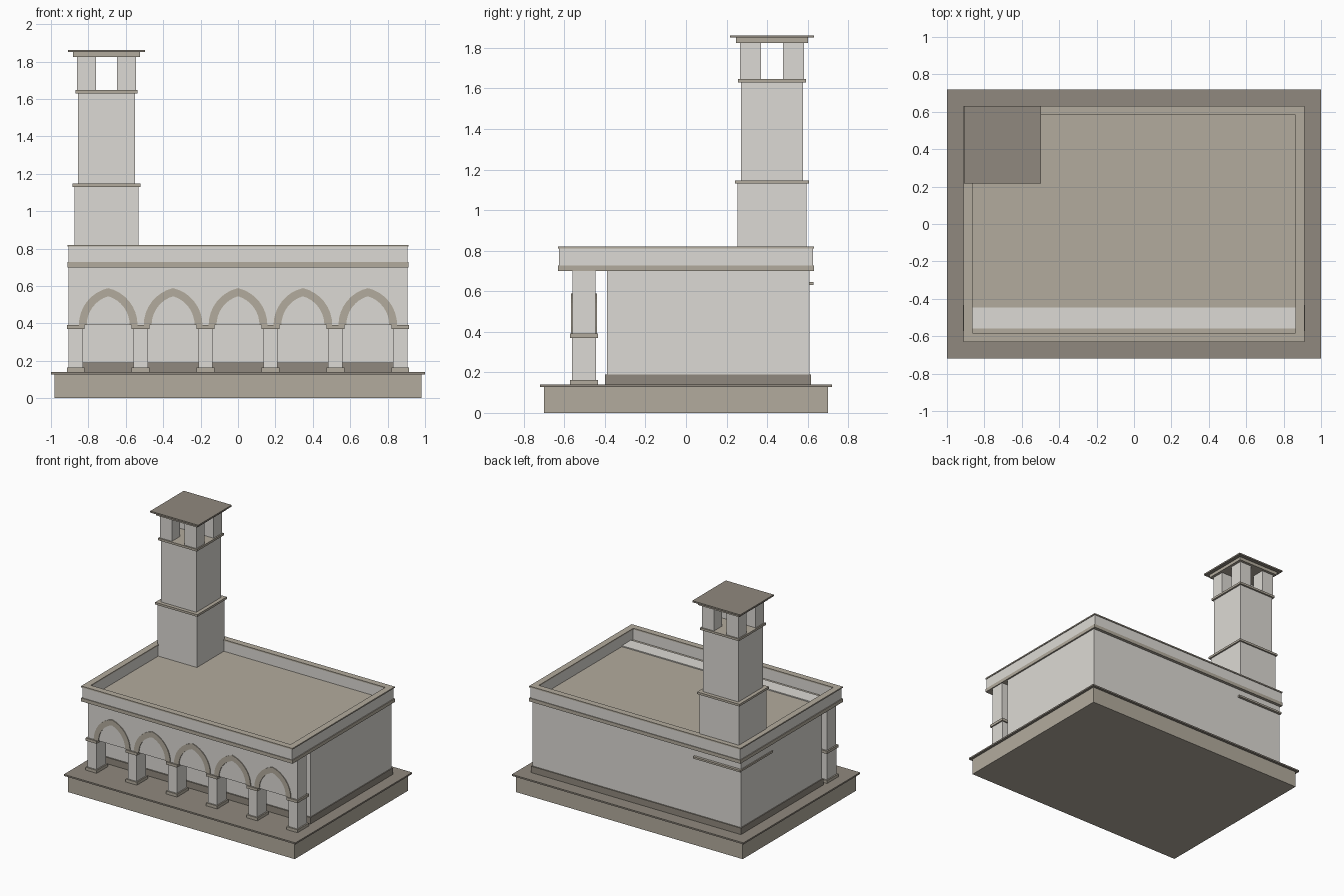
import bpy, bmesh
from math import acos, cos, sin, pi

if "Cube" in bpy.data.objects:
    bpy.data.objects.remove(bpy.data.objects["Cube"])


def material(name, rgb):
    m = bpy.data.materials.new(name)
    m.diffuse_color = (*rgb, 1)
    m.use_nodes = True
    m.node_tree.nodes["Principled BSDF"].inputs["Base Color"].default_value = m.diffuse_color
    return m


WALL = material("pale_plaster", (0.72, 0.70, 0.66))
TRIM = material("stone_trim", (0.45, 0.41, 0.34))
DARK = material("dark_stone", (0.28, 0.25, 0.21))


def finish(bm, name, mat):
    bmesh.ops.recalc_face_normals(bm, faces=bm.faces)
    me = bpy.data.meshes.new(name)
    bm.to_mesh(me)
    bm.free()
    me.materials.append(mat)
    ob = bpy.data.objects.new(name, me)
    bpy.context.collection.objects.link(ob)
    return ob


def box(name, x, y, z, mat):
    """Box from (min, max) ranges on each axis."""
    bm = bmesh.new()
    bmesh.ops.create_cube(bm, size=1)
    for v in bm.verts:
        v.co = [r[0] if c < 0 else r[1] for c, r in zip(v.co, (x, y, z))]
    return finish(bm, name, mat)


def block(name, cx, cy, hx, hy, z0, z1, mat):
    return box(name, (cx - hx, cx + hx), (cy - hy, cy + hy), (z0, z1), mat)


def frame(name, hx, hy, ix, iy, z0, z1, mat):
    """Rectangular ring, open in the middle."""
    bm = bmesh.new()
    signs = ((-1, -1), (1, -1), (1, 1), (-1, 1))
    rings = [[bm.verts.new((sx * a, sy * b, z)) for sx, sy in signs]
             for a, b, z in ((hx, hy, z0), (hx, hy, z1), (ix, iy, z1), (ix, iy, z0))]
    for k in range(4):
        r, s = rings[k], rings[(k + 1) % 4]
        for i in range(4):
            j = (i + 1) % 4
            bm.faces.new((r[i], r[j], s[j], s[i]))
    return finish(bm, name, mat)


def pointed_arc(radius, offset, n=8):
    """Points of a two-centred pointed arch, left spring to right spring."""
    end = acos(-offset / radius)
    left = []
    for i in range(n + 1):
        a = pi + (end - pi) * i / n
        left.append((offset + radius * cos(a), radius * sin(a)))
    return left + [(-x, z) for x, z in reversed(left[:-1])]


def arch(name, cx, z, y0, y1):
    bm = bmesh.new()
    outer, inner = pointed_arc(0.203, 0.046), pointed_arc(0.161, 0.046)
    rails = [[bm.verts.new((cx + px, y, z + pz)) for px, pz in pts]
             for pts, y in ((outer, y0), (outer, y1), (inner, y1), (inner, y0))]
    for k in range(4):
        r, s = rails[k], rails[(k + 1) % 4]
        for i in range(len(r) - 1):
            bm.faces.new((r[i], r[i + 1], s[i + 1], s[i]))
    for i in (0, -1):
        bm.faces.new([r[i] for r in rails])
    return finish(bm, name, TRIM)


# Base and paving slab
block("base", 0, 0, 0.98, 0.70, 0, 0.128, TRIM)
block("base_slab", 0, 0, 1.0, 0.72, 0.128, 0.14, DARK)

# Main body with plinth
box("body_plinth", (-0.907, 0.907), (-0.40, 0.617), (0.14, 0.19), DARK)
box("body", (-0.90, 0.90), (-0.39, 0.608), (0.19, 0.70), WALL)

# Arcade: columns, upper wall and arch mouldings
AY, PITCH = -0.503, 0.347
for i in range(6):
    x = (i - 2.5) * PITCH
    block(f"column_base_{i}", x, AY, 0.048, 0.07, 0.14, 0.163, TRIM)
    block(f"column_{i}", x, AY, 0.038, 0.059, 0.163, 0.37, WALL)
    block(f"column_capital_{i}", x, AY, 0.048, 0.07, 0.37, 0.391, TRIM)
block("arcade_wall", 0, AY, 0.905, 0.057, 0.391, 0.735, WALL)
for i in range(5):
    arch(f"arch_{i}", (i - 2) * PITCH, 0.391, AY - 0.063, AY + 0.063)

# Roof slab and parapet
block("roof_slab", 0, 0, 0.912, 0.632, 0.70, 0.727, TRIM)
frame("parapet", 0.906, 0.626, 0.867, 0.587, 0.727, 0.81, WALL)
frame("parapet_coping", 0.912, 0.632, 0.863, 0.583, 0.81, 0.82, TRIM)

# Chimney
CX, CY = -0.703, 0.424
for name, h, z0, z1, mat in (
        ("chimney_shelf", 0.204, 0.63, 0.645, TRIM),
        ("chimney_base", 0.17, 0.645, 1.13, WALL),
        ("chimney_lower_collar", 0.182, 1.13, 1.147, TRIM),
        ("chimney_shaft", 0.153, 1.147, 1.63, WALL),
        ("chimney_upper_collar", 0.167, 1.63, 1.647, TRIM),
        ("chimney_cap", 0.178, 1.825, 1.85, TRIM),
        ("chimney_cap_slab", 0.207, 1.85, 1.862, DARK)):
    block(name, CX, CY, h, h, z0, z1, mat)
for sx in (-1, 1):
    for sy in (-1, 1):
        side = ("left" if sx < 0 else "right") + ("_front" if sy < 0 else "_back")
        block(f"chimney_post_{side}", CX + sx * 0.106, CY + sy * 0.106,
              0.051, 0.051, 1.647, 1.825, WALL)
